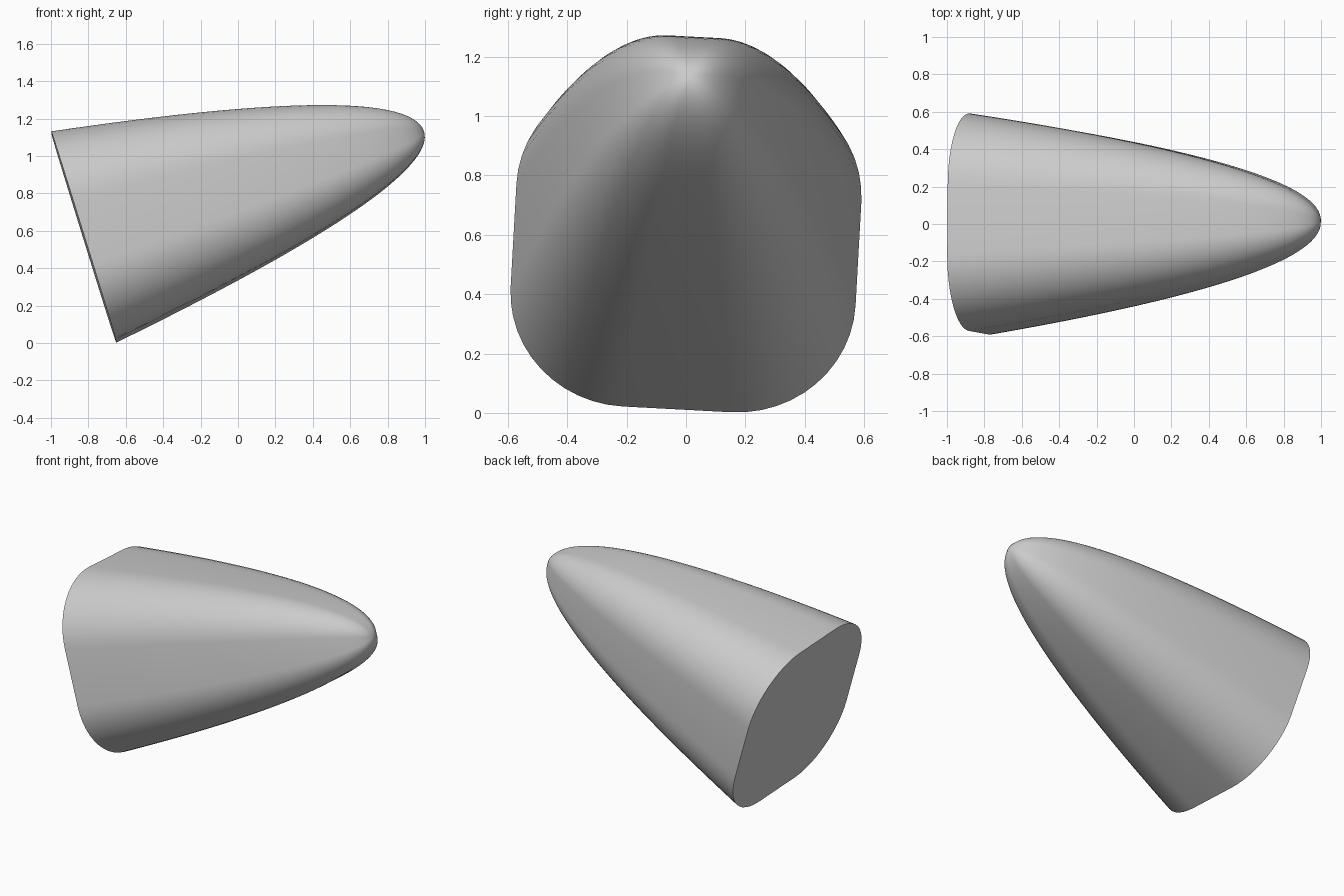
import bpy, bmesh, math
from mathutils import Matrix, Vector

cube = bpy.data.objects.get("Cube")
if cube:
    bpy.data.objects.remove(cube)

LENGTH = 1.905      # base to tip
HALF = 0.582        # half width of the base
CORNER = 0.4        # corner radius of the base
ARC, RINGS = 12, 36

grey = bpy.data.materials.new("plain grey")
grey.use_nodes = True
colour = (0.6, 0.6, 0.6, 1)
grey.diffuse_color = colour
grey.node_tree.nodes["Principled BSDF"].inputs["Base Color"].default_value = colour


def rounded_square():
    """Outline of the base, corner by corner."""
    flat = HALF - CORNER
    points = []
    for corner in range(4):
        turn = Matrix.Rotation(corner * math.pi / 2, 2)
        for i in range(ARC + 1):
            a = math.pi / 2 * i / ARC
            points.append(turn @ Vector((flat + CORNER * math.cos(a),
                                         flat + CORNER * math.sin(a))))
    return points


# Nose cone: the outline shrinks along a parabola to the tip
bm = bmesh.new()
outline = rounded_square()
rings = []
for k in range(RINGS):
    s = 1 - k / RINGS
    rings.append([bm.verts.new((p.x * s, p.y * s, LENGTH * (1 - s * s)))
                  for p in outline])
n = len(outline)
for low, high in zip(rings, rings[1:]):
    for i in range(n):
        j = (i + 1) % n
        bm.faces.new((low[i], low[j], high[j], high[i]))
tip = bm.verts.new((0, 0, LENGTH))
for i in range(n):
    bm.faces.new((rings[-1][i], rings[-1][(i + 1) % n], tip))
bm.faces.new(rings[0][::-1])    # flat base cap

# Lay the axis along +x, raise the tip, with a slight roll and yaw
axis = Vector((0.955, 0.008, 0.296)).normalized()
side = Vector((0, 0, 1)).cross(axis).normalized()
up = axis.cross(side)
frame = Matrix((side, up, axis)).transposed().to_4x4()
bm.transform(Matrix.Translation((-0.825, 0, 0.567)) @ frame
             @ Matrix.Rotation(math.radians(-3.2), 4, 'Z'))
bmesh.ops.recalc_face_normals(bm, faces=bm.faces)

mesh = bpy.data.meshes.new("nose_cone")
bm.to_mesh(mesh)
bm.free()
mesh.materials.append(grey)
nose = bpy.data.objects.new("nose_cone", mesh)
bpy.context.collection.objects.link(nose)
bpy.context.view_layer.objects.active = nose
nose.select_set(True)
bpy.ops.object.shade_smooth_by_angle(angle=math.radians(40))
